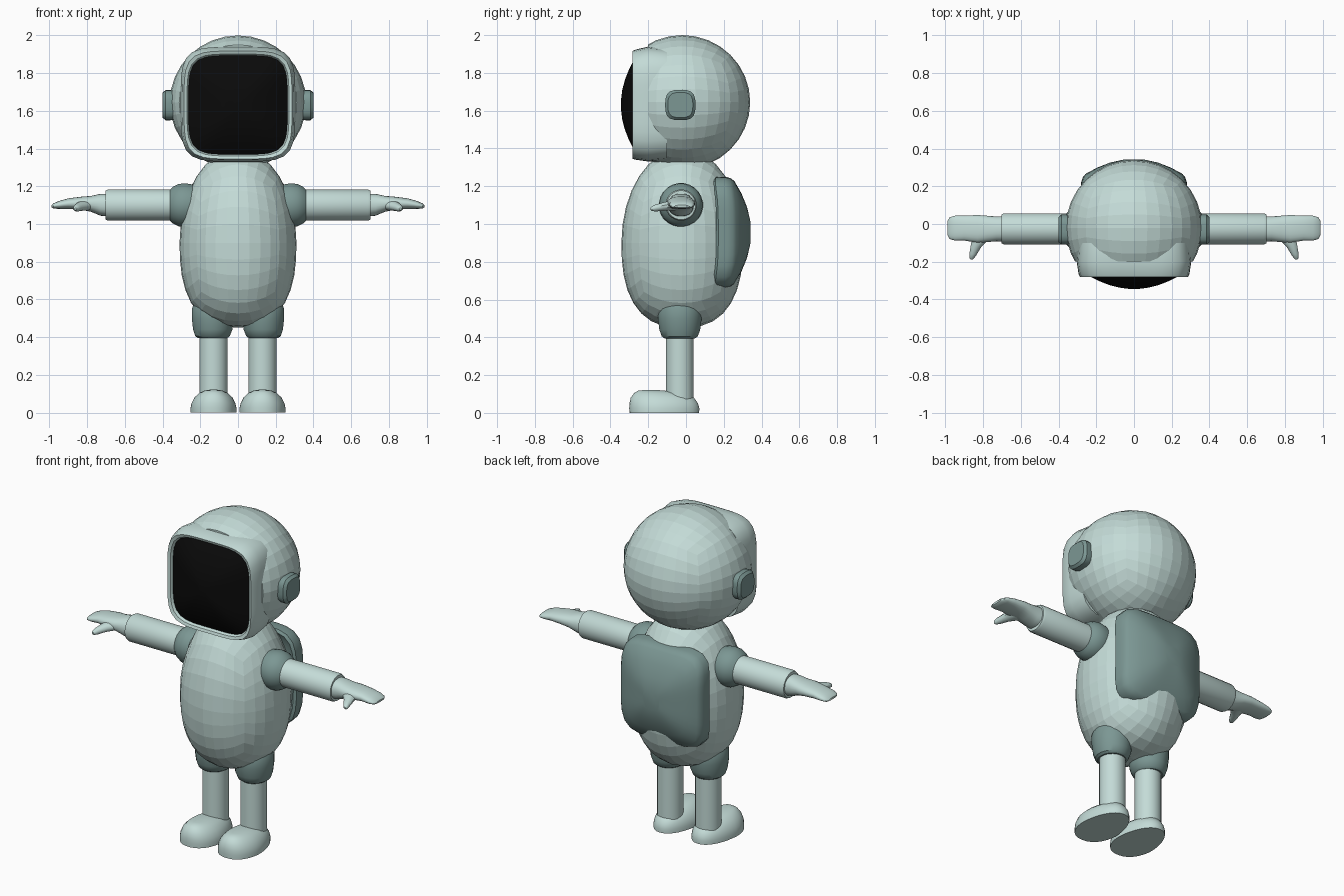
import bpy, bmesh, math
from mathutils import Vector

if "Cube" in bpy.data.objects:
    bpy.data.objects.remove(bpy.data.objects["Cube"])


def material(name, rgb):
    m = bpy.data.materials.new(name)
    m.diffuse_color = (*rgb, 1)
    m.use_nodes = True
    m.node_tree.nodes["Principled BSDF"].inputs["Base Color"].default_value = m.diffuse_color
    return m


LIGHT = material("pale suit", (0.55, 0.71, 0.68))
DARK = material("grey green trim", (0.20, 0.31, 0.295))
BLACK = material("black visor", (0.003, 0.003, 0.003))


def finish(name, bm, mat, mirror=False, smooth=True):
    bmesh.ops.recalc_face_normals(bm, faces=bm.faces)
    me = bpy.data.meshes.new(name)
    bm.to_mesh(me)
    bm.free()
    me.materials.append(mat)
    ob = bpy.data.objects.new(name, me)
    bpy.context.collection.objects.link(ob)
    if smooth:
        me.shade_smooth()
        me.set_sharp_from_angle(angle=math.radians(35))
    if mirror:
        ob.modifiers.new("Mirror", 'MIRROR').use_axis[0] = True
    return ob


def loop(n, power=2.0):
    """Unit superellipse outline; a higher power is squarer."""
    pts = []
    for i in range(n):
        a = math.tau * (i + 0.5) / n
        c, s = math.cos(a), math.sin(a)
        k = (abs(c) ** power + abs(s) ** power) ** (-1 / power)
        pts.append((c * k, s * k))
    return pts


def loft(rings):
    """Skin a list of closed point rings and cap both ends."""
    bm = bmesh.new()
    vs = [[bm.verts.new(p) for p in r] for r in rings]
    n = len(vs[0])
    for a, b in zip(vs, vs[1:]):
        for i in range(n):
            bm.faces.new((a[i], a[(i + 1) % n], b[(i + 1) % n], b[i]))
    bm.faces.new(vs[0])
    bm.faces.new(vs[-1])
    return bm


def tube(axis, rows, n=24, power=2.0):
    """Rows are (position, centre1, centre2, radius1, radius2) along an axis."""
    rings = []
    for t, c1, c2, r1, r2 in rows:
        ring = []
        for u, v in loop(n, power):
            p = [c1 + u * r1, c2 + v * r2]
            p.insert(axis, t)
            ring.append(p)
        rings.append(ring)
    return loft(rings)


def quad_ball(n=8):
    """Unit sphere made of an even quad grid."""
    bm = bmesh.new()
    bmesh.ops.create_cube(bm, size=2)
    bmesh.ops.subdivide_edges(bm, edges=bm.edges[:], cuts=n - 1, use_grid_fill=True)
    for v in bm.verts:
        v.co = Vector([math.tan(c * math.pi / 4) for c in v.co]).normalized()
    return bm


# helmet: ball with the front sliced away
bm = quad_ball()
for v in bm.verts:
    v.co = Vector((v.co.x * 0.362, v.co.y * 0.36 - 0.02, v.co.z * 0.355 + 1.645))
cut = bmesh.ops.bisect_plane(bm, geom=bm.verts[:] + bm.edges[:] + bm.faces[:],
                             plane_co=(0, -0.2, 0), plane_no=(0, -1, 0), clear_outer=True)
bmesh.ops.holes_fill(bm, edges=[e for e in bm.edges if e.is_boundary])
finish("helmet", bm, LIGHT, smooth=False)

# raised rim around the face opening
finish("helmet_rim", tube(1, [(-0.10, 0, 1.635, 0.295, 0.295),
                              (-0.20, 0, 1.635, 0.304, 0.304),
                              (-0.265, 0, 1.632, 0.294, 0.292),
                              (-0.282, 0, 1.631, 0.286, 0.286),
                              (-0.276, 0, 1.631, 0.270, 0.270),
                              (-0.255, 0, 1.631, 0.260, 0.260)], 48, 4.6), LIGHT)

# bulging visor
rows = []
for s in (1.0, 0.85, 0.7, 0.5, 0.3, 0.1):
    rows.append((-0.345 + 0.085 * s * s, 0, 1.631, 0.262 * s, 0.262 * s))
finish("visor", tube(1, rows, 48, 5), BLACK)

# ear pads
finish("ear_pad", tube(0, [(0.33, -0.03, 1.63, 0.075, 0.075),
                           (0.36, -0.03, 1.63, 0.08, 0.08),
                           (0.385, -0.03, 1.63, 0.08, 0.08),
                           (0.40, -0.03, 1.63, 0.066, 0.066)], 24, 3.2), DARK, True)

# torso: egg shape with a fuller lower half
bm = quad_ball()
for v in bm.verts:
    x, y, z = v.co
    s = math.hypot(x, y)
    k = 1.0
    if z < 0 and s > 1e-4:
        k = max(0, 1 - abs(z) ** 2.5) ** 0.4 / s
    v.co = (x * k * 0.31, y * k * 0.322 - 0.02, 0.9 + z * (0.5 if z > 0 else 0.45))
finish("torso", bm, LIGHT, smooth=False)

# backpack: curved rounded plate
rings = []
for s, off in ((0.75, -0.1), (0.95, -0.1), (1.0, -0.08), (1.0, -0.03),
               (0.97, -0.008), (0.92, 0), (0.7, 0), (0.45, 0), (0.2, 0)):
    ring = []
    for u, v in loop(40, 5.5):
        x, z = u * s * 0.28, v * s * 0.295
        ring.append((x, 0.345 + off - 1.2 * math.sqrt(x ** 4 + z ** 4), 0.955 + z))
    rings.append(ring)
finish("backpack", loft(rings), DARK)

# shoulder cuffs and sleeves
finish("shoulder_cuff", tube(0, [(x, -0.027, 1.1, r, r) for x, r in
                                 ((0.18, 0.10), (0.25, 0.112), (0.28, 0.117), (0.315, 0.113),
                                  (0.345, 0.098), (0.365, 0.078))]), DARK, True)
finish("sleeve", tube(0, [(x, -0.026, 1.1, r, r) for x, r in
                          ((0.25, 0.083), (0.69, 0.083), (0.703, 0.077), (0.704, 0.06))]),
       LIGHT, True)

# mitten hands and thumbs
finish("hand", tube(0, [(0.69, -0.026, 1.1, 0.068, 0.06),
                        (0.73, -0.026, 1.102, 0.066, 0.058),
                        (0.78, -0.026, 1.107, 0.07, 0.042),
                        (0.83, -0.026, 1.11, 0.074, 0.035),
                        (0.90, -0.022, 1.108, 0.066, 0.028),
                        (0.95, -0.022, 1.101, 0.066, 0.021),
                        (0.978, -0.022, 1.096, 0.058, 0.014),
                        (0.988, -0.022, 1.094, 0.04, 0.006)], 24, 2.4), LIGHT, True)
finish("thumb", tube(1, [(-0.05, 0.80, 1.1, 0.055, 0.028),
                         (-0.09, 0.82, 1.097, 0.043, 0.026),
                         (-0.12, 0.838, 1.092, 0.03, 0.023),
                         (-0.16, 0.853, 1.085, 0.021, 0.019),
                         (-0.18, 0.86, 1.081, 0.014, 0.013),
                         (-0.188, 0.861, 1.08, 0.006, 0.006)], 12), LIGHT, True)

# thigh cuffs, legs and shoes
finish("thigh_cuff", tube(2, [(z, x, -0.033, r, r + 0.004) for z, x, r in
                              ((0.395, 0.135, 0.078), (0.405, 0.135, 0.092), (0.44, 0.134, 0.105),
                               (0.50, 0.133, 0.113), (0.55, 0.133, 0.113),
                               (0.575, 0.133, 0.102))]), DARK, True)
finish("leg", tube(2, [(0.05, 0.13, -0.033, 0.075, 0.074),
                       (0.42, 0.13, -0.033, 0.075, 0.074)]), LIGHT, True)
bm = tube(2, [(0, 0.13, -0.115, 0.124, 0.185), (0.025, 0.13, -0.115, 0.124, 0.186),
              (0.05, 0.13, -0.118, 0.118, 0.182), (0.08, 0.13, -0.125, 0.102, 0.168),
              (0.105, 0.13, -0.145, 0.074, 0.13), (0.117, 0.13, -0.18, 0.046, 0.075),
              (0.121, 0.13, -0.19, 0.02, 0.035)], 32, 2.3)
for v in bm.verts:  # narrow the heel
    back = max(0, v.co.y + 0.15) / 0.22
    v.co.x = 0.13 + (v.co.x - 0.13) * (1 - 0.22 * back)
finish("shoe", bm, LIGHT, True)
